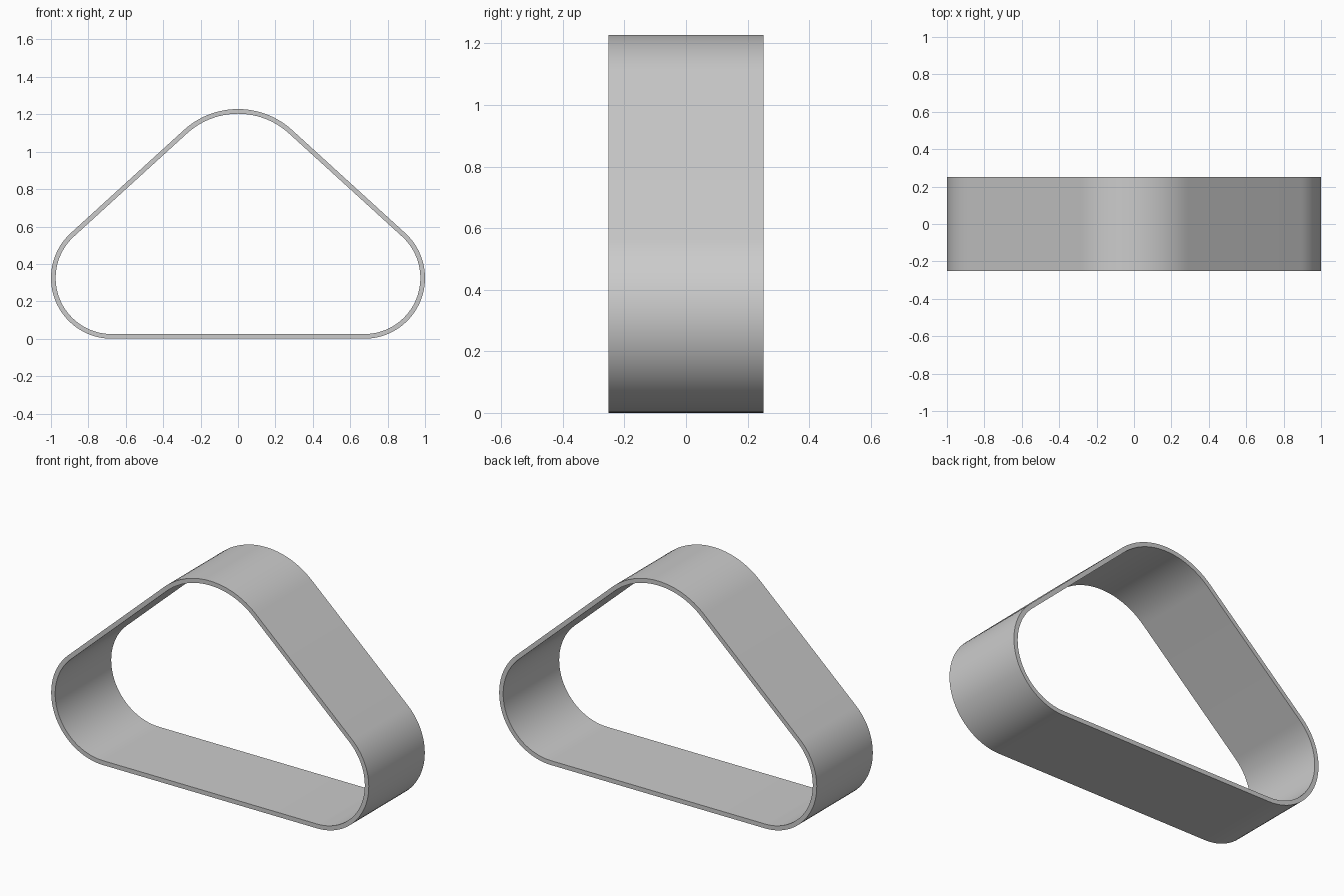
import bpy, bmesh
from math import pi, sin, cos, acos, atan2, hypot, radians

cube = bpy.data.objects.get("Cube")
if cube:
    bpy.data.objects.remove(cube, do_unlink=True)

HEIGHT, HALF_DEPTH, WALL = 1.228, 0.252, 0.025
LOW_R, TOP_R = 0.325, 0.43
LOW_X, TOP_Z = 1 - LOW_R, HEIGHT - TOP_R

# Direction of the sloping sides, tangent to both corner arcs
dx, dz = LOW_X, LOW_R - TOP_Z
slope = atan2(dz, dx) + acos((TOP_R - LOW_R) / hypot(dx, dz))


def arc(cx, cz, r, start, end, steps):
    angles = [start + (end - start) * i / steps for i in range(steps + 1)]
    return [(cx + r * cos(a), cz + r * sin(a)) for a in angles]


def outline(inset):
    """Rounded triangle, counter-clockwise seen from the front."""
    low, top = LOW_R - inset, TOP_R - inset
    return (arc(LOW_X, LOW_R, low, -pi / 2, slope, 32)
            + arc(0, TOP_Z, top, slope, pi - slope, 24)
            + arc(-LOW_X, LOW_R, low, pi - slope, 3 * pi / 2, 32))


# Band: outer and inner walls joined by flat rims
bm = bmesh.new()
loops = [[bm.verts.new((x, y, z)) for x, z in outline(inset)]
         for inset, y in ((0, -HALF_DEPTH), (0, HALF_DEPTH),
                          (WALL, HALF_DEPTH), (WALL, -HALF_DEPTH))]
count = len(loops[0])
for k in range(4):
    a, b = loops[k], loops[(k + 1) % 4]
    for i in range(count):
        j = (i + 1) % count
        bm.faces.new((a[i], a[j], b[j], b[i]))
bmesh.ops.recalc_face_normals(bm, faces=bm.faces)
mesh = bpy.data.meshes.new("rounded_triangle_band")
bm.to_mesh(mesh)
bm.free()

# Plain grey
mat = bpy.data.materials.new("light_grey")
mat.use_nodes = True
grey = (0.6, 0.6, 0.6, 1)
mat.diffuse_color = grey
mat.node_tree.nodes["Principled BSDF"].inputs["Base Color"].default_value = grey
mesh.materials.append(mat)

band = bpy.data.objects.new("rounded_triangle_band", mesh)
bpy.context.collection.objects.link(band)
bpy.context.view_layer.objects.active = band
band.select_set(True)
bpy.ops.object.shade_smooth_by_angle(angle=radians(30))
